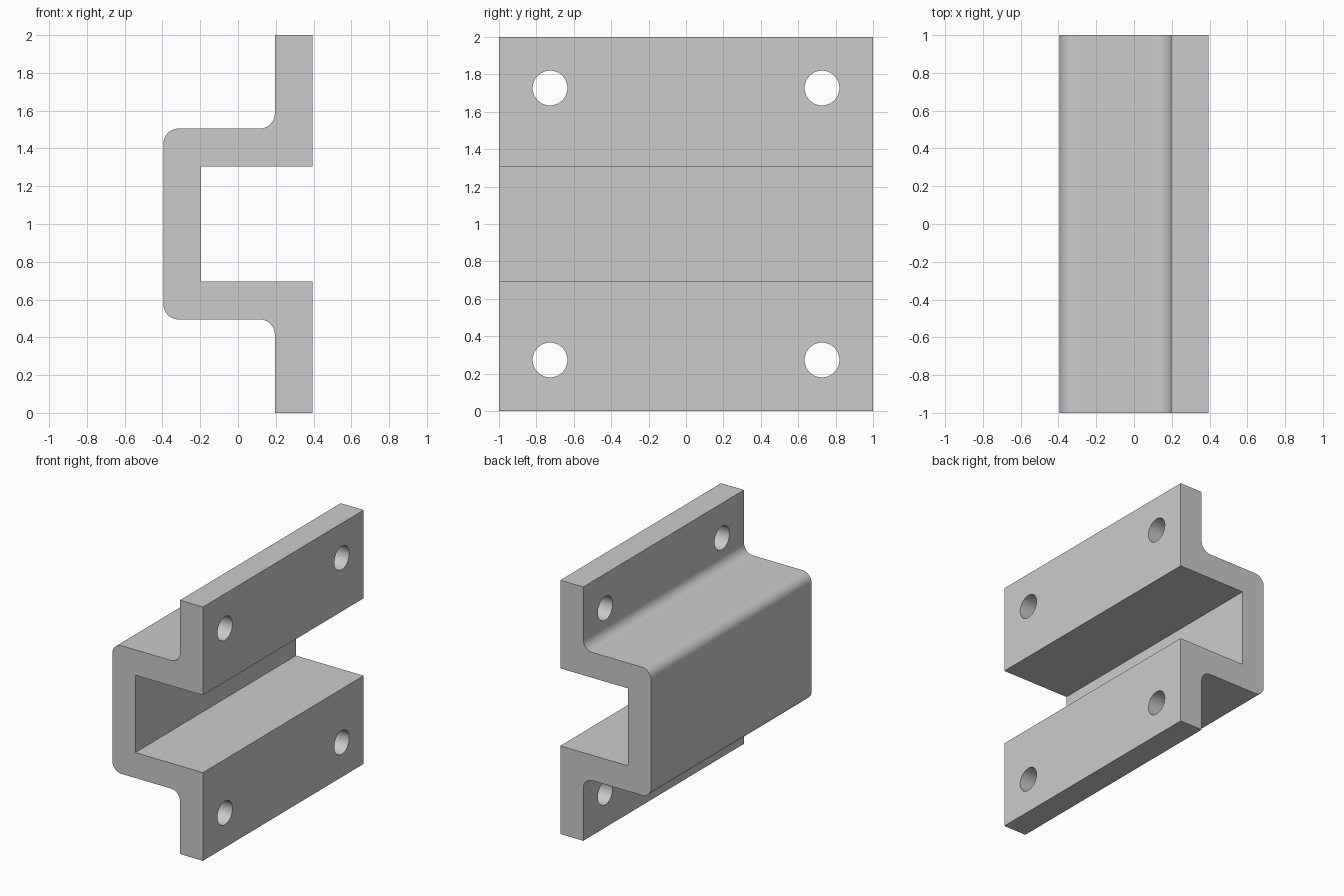
import bpy, bmesh, math
from mathutils import Matrix, Vector

cube = bpy.data.objects.get("Cube")
if cube:
    bpy.data.objects.remove(cube, do_unlink=True)

# Plain grey metal
grey = bpy.data.materials.new("grey_metal")
grey.use_nodes = True
colour = (0.6, 0.6, 0.6, 1)
grey.diffuse_color = colour
grey.node_tree.nodes["Principled BSDF"].inputs["Base Color"].default_value = colour

HALF_X, WALL, LENGTH, MID = 0.395, 0.2, 2.0, 1.0
RADIUS, STEPS = 0.08, 10


def arc(cx, cz, start, end):
    """Points of a rounded corner, angles in degrees."""
    angles = [math.radians(start + (end - start) * i / STEPS) for i in range(STEPS + 1)]
    return [(cx + RADIUS * math.cos(a), cz + RADIUS * math.sin(a)) for a in angles]


def make_object(name, bm):
    bmesh.ops.recalc_face_normals(bm, faces=bm.faces)
    mesh = bpy.data.meshes.new(name)
    bm.to_mesh(mesh)
    bm.free()
    mesh.materials.append(grey)
    obj = bpy.data.objects.new(name, mesh)
    bpy.context.collection.objects.link(obj)
    return obj


# Upper half of the hat profile, heights measured from the middle
inner, outer = 0.305, 0.505
flange = HALF_X - WALL
upper = [(WALL - HALF_X, inner), (HALF_X, inner), (HALF_X, MID), (flange, MID)]
upper += arc(flange - RADIUS, outer + RADIUS, 0, -90)
upper += arc(-HALF_X + RADIUS, outer - RADIUS, 90, 180)
profile = upper + [(x, -z) for x, z in reversed(upper)]

# Bracket body, extruded along y
bm = bmesh.new()
face = bm.faces.new([bm.verts.new((x, -LENGTH / 2, z + MID)) for x, z in profile])
extruded = bmesh.ops.extrude_face_region(bm, geom=[face])
bmesh.ops.translate(bm, vec=Vector((0, LENGTH, 0)),
                    verts=[v for v in extruded["geom"] if isinstance(v, bmesh.types.BMVert)])
bracket = make_object("hat_bracket", bm)

# Four screw holes through the flanges
bm = bmesh.new()
for y in (-0.727, 0.727):
    for z in (-0.727, 0.727):
        place = Matrix.Translation((HALF_X - WALL / 2, y, MID + z)) @ Matrix.Rotation(math.pi / 2, 4, "Y")
        bmesh.ops.create_cone(bm, cap_ends=True, segments=48, radius1=0.093,
                              radius2=0.093, depth=WALL * 2, matrix=place)
cutter = make_object("hole_cutter", bm)
cutter.hide_render = True

cut = bracket.modifiers.new("screw_holes", "BOOLEAN")
cut.operation = "DIFFERENCE"
cut.solver = "EXACT"
cut.object = cutter

bpy.ops.object.select_all(action="DESELECT")
bracket.select_set(True)
bpy.context.view_layer.objects.active = bracket
bpy.ops.object.modifier_apply(modifier=cut.name)
bpy.data.objects.remove(cutter, do_unlink=True)
bpy.ops.object.shade_smooth_by_angle(angle=math.radians(30))
